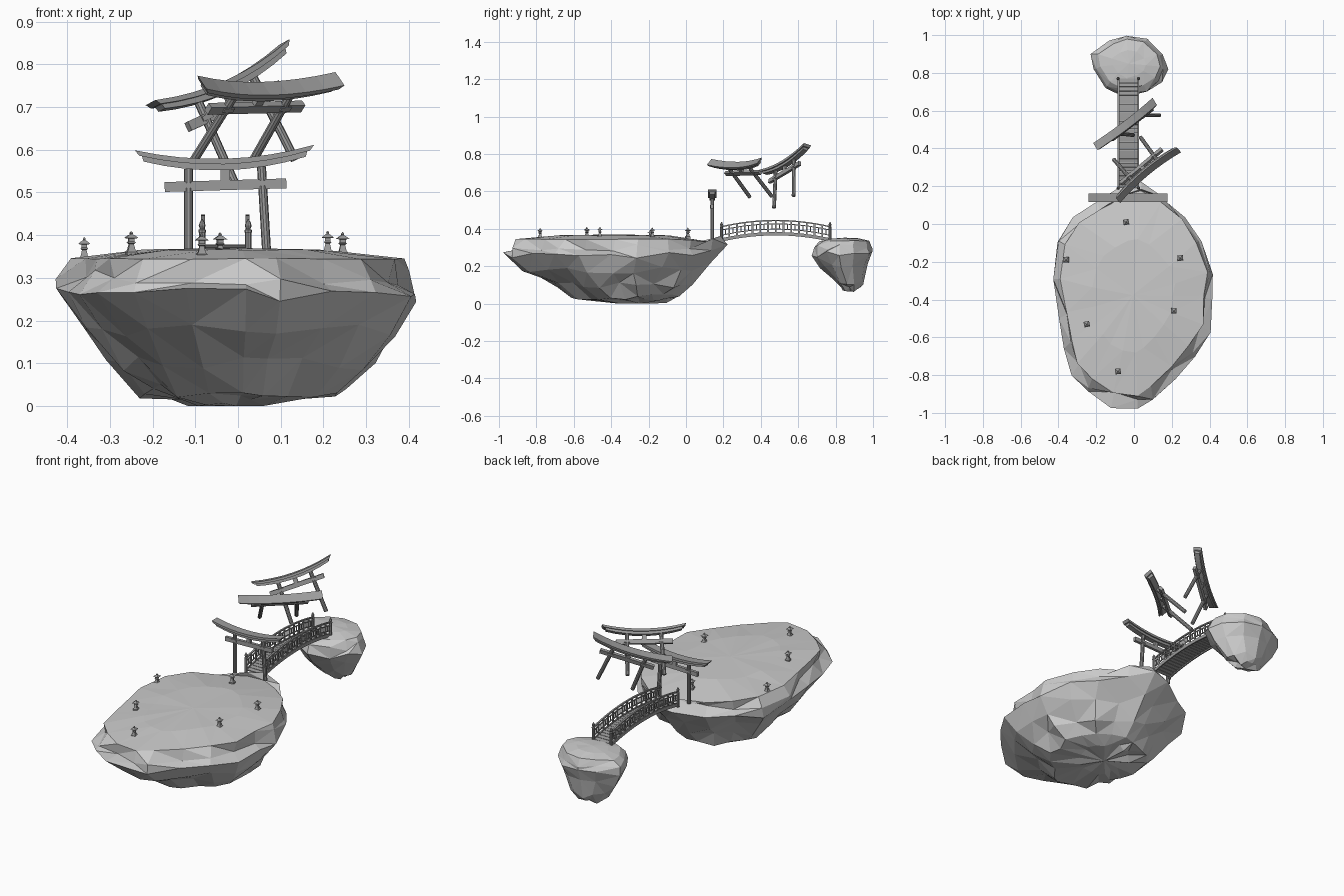
import bpy, bmesh, math, random
from mathutils import Matrix, Vector

random.seed(4)
if "Cube" in bpy.data.objects:
    bpy.data.objects.remove(bpy.data.objects["Cube"])


def material(name, value):
    m = bpy.data.materials.new(name)
    m.use_nodes = True
    col = (value, value, value, 1)
    m.diffuse_color = col
    m.node_tree.nodes["Principled BSDF"].inputs["Base Color"].default_value = col
    return m


ROCK = material("pale stone", 0.6)
WOOD = material("grey timber", 0.33)


def finish(bm, name, mat, matrix=None):
    bmesh.ops.recalc_face_normals(bm, faces=bm.faces)
    me = bpy.data.meshes.new(name)
    bm.to_mesh(me)
    bm.free()
    me.materials.append(mat)
    ob = bpy.data.objects.new(name, me)
    bpy.context.collection.objects.link(ob)
    if matrix:
        ob.matrix_world = matrix
    return ob


def loft(bm, rings):
    """Skin a list of closed loops and cap both ends."""
    loops = [[bm.verts.new(p) for p in r] for r in rings]
    n = len(loops[0])
    for a, b in zip(loops, loops[1:]):
        for i in range(n):
            j = (i + 1) % n
            bm.faces.new((a[i], a[j], b[j], b[i]))
    bm.faces.new(loops[0])
    bm.faces.new(loops[-1])


def box(bm, centre, size, rot=None):
    m = Matrix.Translation(centre) @ (rot or Matrix()) @ Matrix.Diagonal((*size, 1))
    bmesh.ops.create_cube(bm, size=1, matrix=m)


def lathe(bm, centre, profile, sides, turn=0.0):
    c = Vector(centre)
    loft(bm, [[c + Vector((r * math.cos(turn + math.tau * i / sides),
                           r * math.sin(turn + math.tau * i / sides), z))
               for i in range(sides)] for r, z in profile])


# Floating rocks: one outline, scaled into jittered rings from top to bottom
def rock(name, outline, centre, rings, jitter, back_lift):
    bm = bmesh.new()
    loops = []
    for k, (sx, sy, cy, z) in enumerate(rings):
        loop = []
        for x, y in outline:
            amount = jitter * (0.25 if k < 2 else 0.5 if sx == 1 else 1)
            f = 1 + random.uniform(-amount, amount * 0.3)
            px = centre[0] + (x - centre[0]) * sx * f
            py = cy + (y - centre[1]) * sy * f
            lift = back_lift * max(0, py) / 0.2 if k > 1 else -back_lift * max(0, py) / 0.4
            dz = random.uniform(-1, 1) * (0.002 if k < 2 else 0.018)
            loop.append(Vector((px, py, max(0.0, z + dz + lift))))
        loops.append(loop)
    loft(bm, loops)
    caps = [f for f in bm.faces if len(f.verts) > 4]
    for f, z in zip(caps, (rings[0][3] + 0.005, rings[-1][3] - 0.01)):
        v = bmesh.ops.poke(bm, faces=[f])["verts"][0]
        v.co.z = max(0, z)
    bmesh.ops.triangulate(bm, faces=bm.faces, quad_method='SHORT_EDGE')
    return finish(bm, name, ROCK)


main_outline = [(.04, .22), (.16, .16), (.28, .05), (.37, -.08), (.435, -.26), (.41, -.4),
                (.4, -.57), (.32, -.7), (.22, -.82), (.1, -.94), (.02, -1), (-.12, -.97),
                (-.25, -.9), (-.33, -.8), (-.37, -.66), (-.4, -.5), (-.44, -.3),
                (-.4, -.1), (-.32, .03), (-.2, .12), (-.06, .2)]
rock("main_island", main_outline, (0, -.39),
     [(.5, .5, -.38, .365), (.91, .9, -.37, .345), (.97, .97, -.38, .3), (1, 1, -.39, .26),
      (.88, .82, -.38, .18), (.73, .63, -.35, .1), (.58, .47, -.32, .035), (.3, .25, -.25, .01)],
     .1, .05)
small_outline = [(-.13, .97), (-.04, 1), (.07, .98), (.16, .9), (.18, .82), (.15, .75), (.07, .7),
                 (-.05, .67), (-.15, .72), (-.22, .82), (-.23, .9)]
rock("small_island", small_outline, (-.03, .84),
     [(.45, .45, .85, .348), (.8, .82, .85, .335), (.97, .97, .84, .3), (1, 1, .84, .265),
      (.82, .78, .845, .2), (.55, .5, .87, .12), (.3, .3, .88, .075)], .1, 0)


# Gates: leaning posts, straight tie beam, curved two-layer lintel
def curved_beam(bm, half, depth, z0, z1, flare):
    rings = []
    for i in range(9):
        t = i / 4 - 1
        lift = 0.026 * t * t
        rings.append([(t * (half + (flare if top else 0)), y * depth / 2, (z1 if top else z0) + lift)
                      for y, top in ((-1, 0), (1, 0), (1, 1), (-1, 1))])
    loft(bm, rings)


def gate(name, matrix):
    bm = bmesh.new()
    for s in (-1, 1):
        loft(bm, [[(s * (.092 - .03 * z) + .0105 * math.cos(math.tau * i / 10),
                    .0105 * math.sin(math.tau * i / 10), z) for i in range(10)]
                  for z in (0, .216)])
        # wedges beside the posts
        box(bm, (s * .087, 0, .177), (.03, .022, .012))
    box(bm, (0, 0, .175), (.285, .016, .023))
    box(bm, (0, 0, .2), (.022, .014, .036))
    curved_beam(bm, .19, .03, .21, .224, .004)
    curved_beam(bm, .2, .045, .224, .237, .01)
    finish(bm, name, WOOD, matrix)


def frame(origin, x_axis, up):
    x = Vector(x_axis).normalized()
    y = Vector(up).cross(x).normalized()
    z = x.cross(y)
    return Matrix.Translation(origin) @ Matrix((x, y, z)).transposed().to_4x4()


gate("standing_gate", frame((-.024, .14, .342), (1, 0, .03), (-.03, 0, 1)))
gate("near_floating_gate", frame((-.036, .4, .572), (.77, .64, .02), (.44, -.53, .72)))
gate("far_floating_gate", frame((.065, .523, .544), (.75, .57, .34), (-.42, .03, .9)))

# Arched bridge: planks, side rails, balusters and corner posts
Y0, Y1, MID = .19, .77, -.03


def arch(t):
    return .342 + .033 * (1 - (2 * t - 1) ** 2)


def arch_strip(bm, x, width, low, high, steps=16):
    rings = []
    for i in range(steps + 1):
        t = i / steps
        y, z = Y0 + (Y1 - Y0) * t, arch(t)
        rings.append([(x - width / 2, y, z + low), (x + width / 2, y, z + low),
                      (x + width / 2, y, z + high), (x - width / 2, y, z + high)])
    loft(bm, rings)


bm = bmesh.new()
PLANKS = 26
for i in range(PLANKS):
    t = (i + .5) / PLANKS
    slope = math.atan(.132 * (1 - 2 * t) / (Y1 - Y0))
    box(bm, (MID, Y0 + (Y1 - Y0) * t, arch(t)), (.104, .0205, .007),
        Matrix.Rotation(slope, 4, 'X'))
finish(bm, "bridge_planks", WOOD)

bm = bmesh.new()
for side in (-1, 1):
    x = MID + side * .052
    arch_strip(bm, x, .007, -.01, .008)
    arch_strip(bm, x, .005, .021, .026)
    arch_strip(bm, x, .005, .049, .054)
    arch_strip(bm, x, .009, .066, .073)
    for i in range(1, 14):
        t = i / 14
        box(bm, (x, Y0 + (Y1 - Y0) * t, arch(t) + .033), (.006, .009, .07))
    for i in range(14):
        t = (i + .5) / 14
        box(bm, (x, Y0 + (Y1 - Y0) * t, arch(t) + .036), (.004, .005, .03))
finish(bm, "bridge_railings", WOOD)

bm = bmesh.new()
for side in (-1, 1):
    for y in (Y0, Y1):
        lathe(bm, (MID + side * .054, y, .33),
              [(.0075, 0), (.0075, .075), (.009, .077), (.009, .082), (.005, .084),
               (.008, .092), (.006, .099), (.001, .108)], 8)
finish(bm, "bridge_corner_posts", WOOD)

# Stone lanterns around the plateau
lantern_profile = [(.017, -.008), (.017, .004), (.012, .008), (.0075, .022), (.013, .025),
                   (.0095, .028), (.0095, .035), (.021, .036), (.009, .043), (.004, .045),
                   (.005, .048), (.001, .052)]
for n, (x, y, z) in enumerate([(-.36, -.19, .343), (.245, -.18, .355), (-.25, -.53, .357),
                               (.21, -.46, .358), (-.085, -.78, .352), (-.042, .01, .354)]):
    bm = bmesh.new()
    lathe(bm, (x, y, z), lantern_profile, 4, math.pi / 4 + .1 * (n % 3))
    finish(bm, f"lantern_{n + 1}", WOOD)
